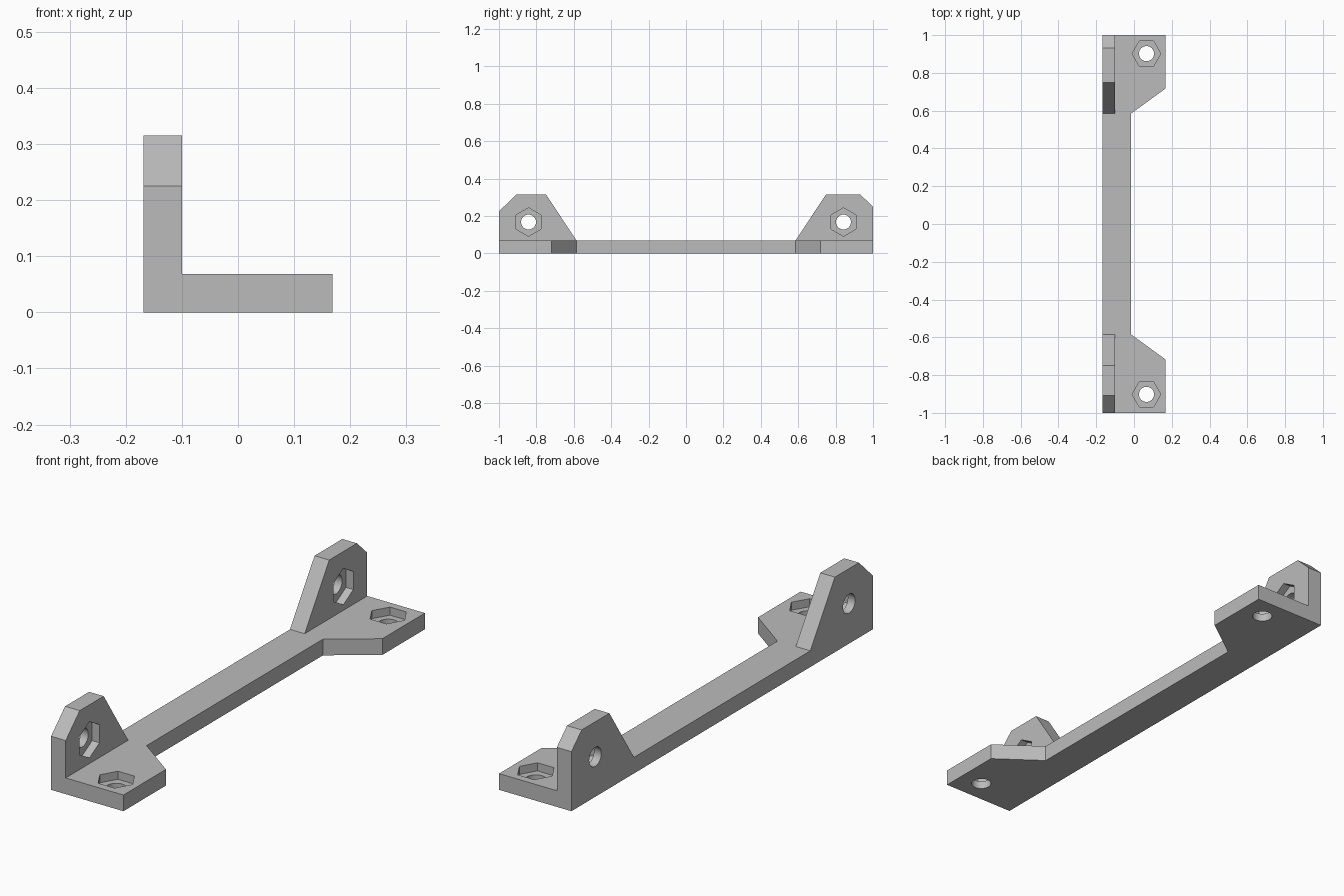
import bpy
import bmesh
import math
from mathutils import Matrix, Vector

if "Cube" in bpy.data.objects:
    bpy.data.objects.remove(bpy.data.objects["Cube"], do_unlink=True)

HALF_W = 0.168      # half width of the bracket
THICK = 0.068       # plate thickness
LUG_X = -0.1        # inner face of the upright lugs
HOLE_R, NUT_R, NUT_DEPTH = 0.04, 0.076, 0.034

grey = bpy.data.materials.new("plain_grey")
grey.use_nodes = True
colour = (0.5, 0.5, 0.5, 1)
grey.diffuse_color = colour
grey.node_tree.nodes["Principled BSDF"].inputs["Base Color"].default_value = colour


def finish(name, bm):
    bmesh.ops.recalc_face_normals(bm, faces=bm.faces)
    mesh = bpy.data.meshes.new(name)
    bm.to_mesh(mesh)
    bm.free()
    mesh.materials.append(grey)
    ob = bpy.data.objects.new(name, mesh)
    bpy.context.collection.objects.link(ob)
    return ob


def prism(name, outline, along):
    """Extrude a closed outline of 3D points by a vector."""
    bm = bmesh.new()
    face = bm.faces.new([bm.verts.new(p) for p in outline])
    new = bmesh.ops.extrude_face_region(bm, geom=[face])["geom"]
    verts = [v for v in new if isinstance(v, bmesh.types.BMVert)]
    bmesh.ops.translate(bm, verts=verts, vec=along)
    return finish(name, bm)


def cutter(name, sides, radius, matrix, low, high):
    """Straight-sided cutter running from low to high on the matrix's z axis."""
    bm = bmesh.new()
    place = matrix @ Matrix.Translation((0, 0, (low + high) / 2))
    bmesh.ops.create_cone(bm, cap_ends=True, segments=sides, radius1=radius,
                          radius2=radius, depth=high - low, matrix=place)
    return finish(name, bm)


def combine(target, tool, operation):
    mod = target.modifiers.new(tool.name, 'BOOLEAN')
    mod.operation = operation
    mod.solver = 'EXACT'
    mod.object = tool
    bpy.context.view_layer.objects.active = target
    bpy.ops.object.modifier_apply(modifier=mod.name)
    bpy.data.objects.remove(tool, do_unlink=True)


# Flat base: a narrow bar widening to a foot at each end
half = [(-HALF_W, 1), (HALF_W, 1), (HALF_W, 0.718), (-0.015, 0.585)]
outline = [(x, y, 0) for x, y in half] + [(x, -y, 0) for x, y in reversed(half)]
bracket = prism("mounting_bracket", outline, (0, 0, THICK))

# Upright lugs, each with its own outer corner chamfer
for name, side, flat_end, chamfer_z in (("front_lug", -1, 0.907, 0.225),
                                        ("back_lug", 1, 0.932, 0.25)):
    profile = [(0.585, THICK), (0.748, 0.315), (flat_end, 0.315),
               (1, chamfer_z), (1, THICK)]
    lug = prism(name, [(-HALF_W, side * y, z) for y, z in profile],
                (LUG_X + HALF_W, 0, 0))
    combine(bracket, lug, 'UNION')

# Bolt holes with hexagonal nut pockets, in the feet and in the lugs
for side in (-1, 1):
    foot = Matrix.Translation((0.066, side * 0.902, THICK))
    lug = (Matrix.Translation((LUG_X, side * 0.842, 0.168))
           @ Matrix.Rotation(math.pi / 2, 4, 'Y'))
    for place in (foot, lug):
        # nut corners point along y
        axis = (place.to_3x3().inverted() @ Vector((0, 1, 0)))
        turn = Matrix.Rotation(math.atan2(axis.y, axis.x), 4, 'Z')
        combine(bracket, cutter("nut_pocket", 6, NUT_R, place @ turn,
                                -NUT_DEPTH, 0.05), 'DIFFERENCE')
        combine(bracket, cutter("bolt_hole", 32, HOLE_R, place,
                                -0.1, 0.05), 'DIFFERENCE')

# Smooth hole walls, crisp edges elsewhere
bpy.ops.object.select_all(action='DESELECT')
bracket.select_set(True)
bpy.context.view_layer.objects.active = bracket
bpy.ops.object.shade_smooth_by_angle(angle=math.radians(30))
